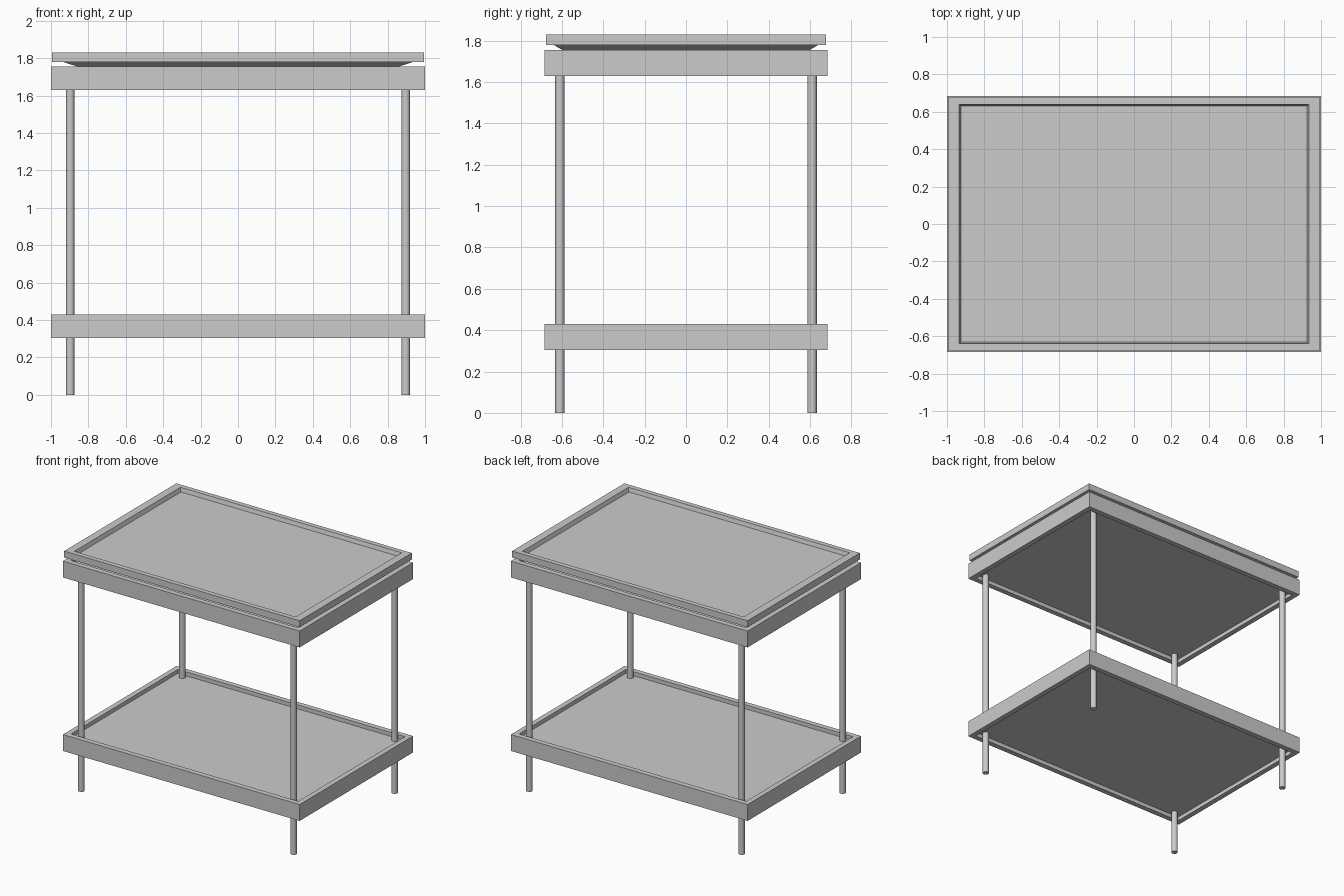
import bpy, bmesh

if "Cube" in bpy.data.objects:
    bpy.data.objects.remove(bpy.data.objects["Cube"])


def ring_stack(name, rings):
    """Closed body made of nested rectangles (half_x, half_y, z), capped at both ends."""
    bm = bmesh.new()
    loops = [[bm.verts.new((sx * hx, sy * hy, z))
              for sx, sy in ((-1, -1), (1, -1), (1, 1), (-1, 1))]
             for hx, hy, z in rings]
    for a, b in zip(loops, loops[1:]):
        for i in range(4):
            j = (i + 1) % 4
            bm.faces.new((a[i], a[j], b[j], b[i]))
    bm.faces.new(loops[0])
    bm.faces.new(loops[-1])
    bmesh.ops.recalc_face_normals(bm, faces=bm.faces)
    mesh = bpy.data.meshes.new(name)
    bm.to_mesh(mesh)
    bm.free()
    obj = bpy.data.objects.new(name, mesh)
    bpy.context.collection.objects.link(obj)
    return obj


# Framed shelves, panel recessed from above and below
def shelf(name, z0, z1):
    ox, oy, rim, dip = 1.0, 0.685, 0.04, 0.03
    ix, iy = ox - rim, oy - rim
    ring_stack(name, [(ix, iy, z0 + dip), (ix, iy, z0), (ox, oy, z0),
                      (ox, oy, z1), (ix, iy, z1), (ix, iy, z1 - dip)])


shelf("lower_shelf", 0.305, 0.43)
shelf("upper_shelf", 1.63, 1.755)

# Removable tray with raised rim and tapered underside
ring_stack("top_tray", [(0.77, 0.55, 1.726), (0.935, 0.64, 1.78),
                        (0.995, 0.677, 1.78), (0.995, 0.677, 1.83),
                        (0.935, 0.64, 1.83), (0.925, 0.632, 1.80)])

# Four round legs running through the lower shelf
LEG_TOP = 1.67
for side_x, label_x in ((-1, "left"), (1, "right")):
    for side_y, label_y in ((-1, "front"), (1, "back")):
        bpy.ops.mesh.primitive_cylinder_add(
            vertices=16, radius=0.0225, depth=LEG_TOP,
            location=(side_x * 0.897, side_y * 0.61, LEG_TOP / 2))
        bpy.context.object.name = f"{label_y}_{label_x}_leg"
        bpy.ops.object.shade_smooth_by_angle()
